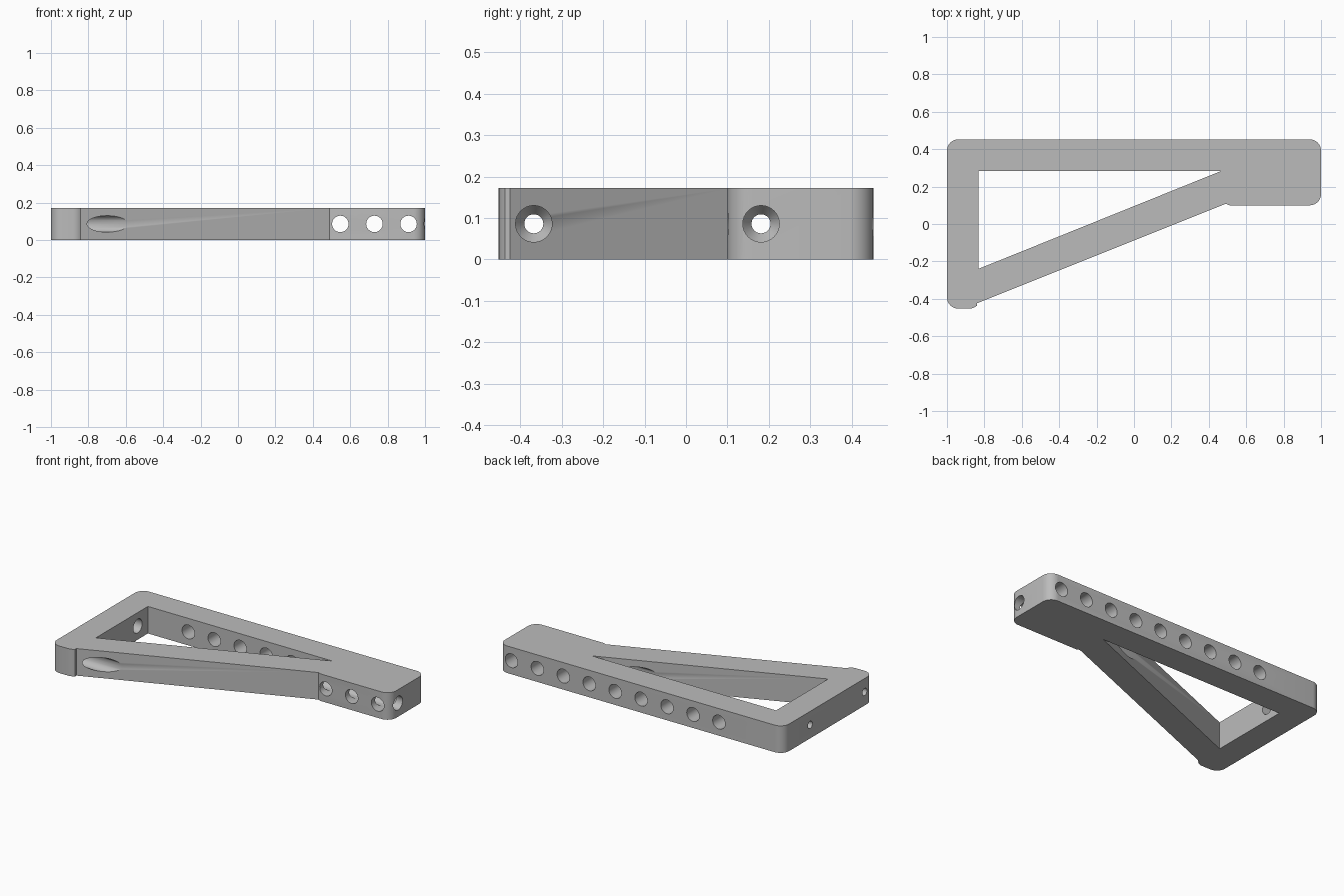
import bpy, bmesh
from math import sin, cos, pi, radians
from mathutils import Vector, Matrix

if "Cube" in bpy.data.objects:
    bpy.data.objects.remove(bpy.data.objects["Cube"])

HEIGHT = 0.172
MID = HEIGHT / 2
BACK = 0.452
CORNER = 0.06
BORE = 0.044
PILOT = 0.023

grey = bpy.data.materials.new("bracket grey")
grey.use_nodes = True
grey.diffuse_color = (0.5, 0.5, 0.5, 1)
grey.node_tree.nodes["Principled BSDF"].inputs["Base Color"].default_value = (0.5, 0.5, 0.5, 1)


def make_object(name, bm):
    bmesh.ops.recalc_face_normals(bm, faces=bm.faces)
    mesh = bpy.data.meshes.new(name)
    bm.to_mesh(mesh)
    bm.free()
    mesh.materials.append(grey)
    obj = bpy.data.objects.new(name, mesh)
    bpy.context.collection.objects.link(obj)
    return obj


def arc(cx, cy, start, end, steps=8):
    """Rounded corner, angles in degrees."""
    angles = [radians(start + (end - start) * i / steps) for i in range(steps + 1)]
    return [(cx + CORNER * cos(a), cy + CORNER * sin(a)) for a in angles]


def prism(name, outline, z0, z1):
    bm = bmesh.new()
    face = bm.faces.new([bm.verts.new((x, y, z0)) for x, y in outline])
    top = bmesh.ops.extrude_face_region(bm, geom=[face])["geom"]
    verts = [g for g in top if isinstance(g, bmesh.types.BMVert)]
    bmesh.ops.translate(bm, verts=verts, vec=(0, 0, z1 - z0))
    return make_object(name, bm)


def drill(name, profile, matrix, sides=32):
    """Turned cutter from (distance, radius) pairs along local z."""
    bm = bmesh.new()
    rings = [[bm.verts.new((r * cos(2 * pi * i / sides), r * sin(2 * pi * i / sides), d))
              for i in range(sides)] for d, r in profile]
    for a, b in zip(rings, rings[1:]):
        for i in range(sides):
            j = (i + 1) % sides
            bm.faces.new((a[i], a[j], b[j], b[i]))
    bm.faces.new(rings[0])
    bm.faces.new(rings[-1])
    bm.transform(matrix)
    return make_object(name, bm)


def cut(target, cutter):
    cutter.hide_render = True
    mod = target.modifiers.new("cut", "BOOLEAN")
    mod.operation = "DIFFERENCE"
    mod.solver = "EXACT"
    mod.object = cutter
    bpy.context.view_layer.objects.active = target
    bpy.ops.object.modifier_apply(modifier=mod.name)
    bpy.data.objects.remove(cutter)


# Triangular bracket with rounded corners and a solid block at one end
edge = 1 - CORNER
rim = BACK - CORNER
outline = (arc(edge, rim, 90, 0) + arc(edge, 0.1 + CORNER, 0, -90)
           + [(0.51, 0.1), (0.49, 0.108), (-0.84, -0.424)]
           + arc(-0.88, -rim, -48, -90, 4) + arc(-edge, -rim, -90, -180)
           + arc(-edge, rim, 180, 90))
bracket = prism("triangular_bracket", outline, 0, HEIGHT)

# Triangular opening
cut(bracket, prism("opening_cutter", [(-0.832, 0.283), (-0.832, -0.24), (0.465, 0.283)],
                   -0.1, HEIGHT + 0.1))

# Row of cross holes: three run through the block, the rest through the back bar
turn_y = Matrix.Rotation(radians(-90), 4, "X")
for i in range(9):
    x = 0.912 - i * 0.1825
    start = 0 if i < 3 else 0.27
    cut(bracket, drill("cross_hole_cutter", [(start, BORE), (0.6, BORE)],
                       Matrix.Translation((x, 0, MID)) @ turn_y))

# Long countersunk screw holes that narrow inside the end bar
turn_x = Matrix.Rotation(radians(90), 4, "Y")
for y in (0.181, -0.367):
    cut(bracket, drill("screw_hole_cutter",
                       [(-1.1, PILOT), (-0.935, PILOT), (-0.905, BORE), (1.1, BORE)],
                       Matrix.Translation((0, y, MID)) @ turn_x))

# Smooth the rounds, keep the edges crisp
bpy.ops.object.select_all(action="DESELECT")
bracket.select_set(True)
bpy.context.view_layer.objects.active = bracket
bpy.ops.object.shade_smooth_by_angle(angle=radians(30))
